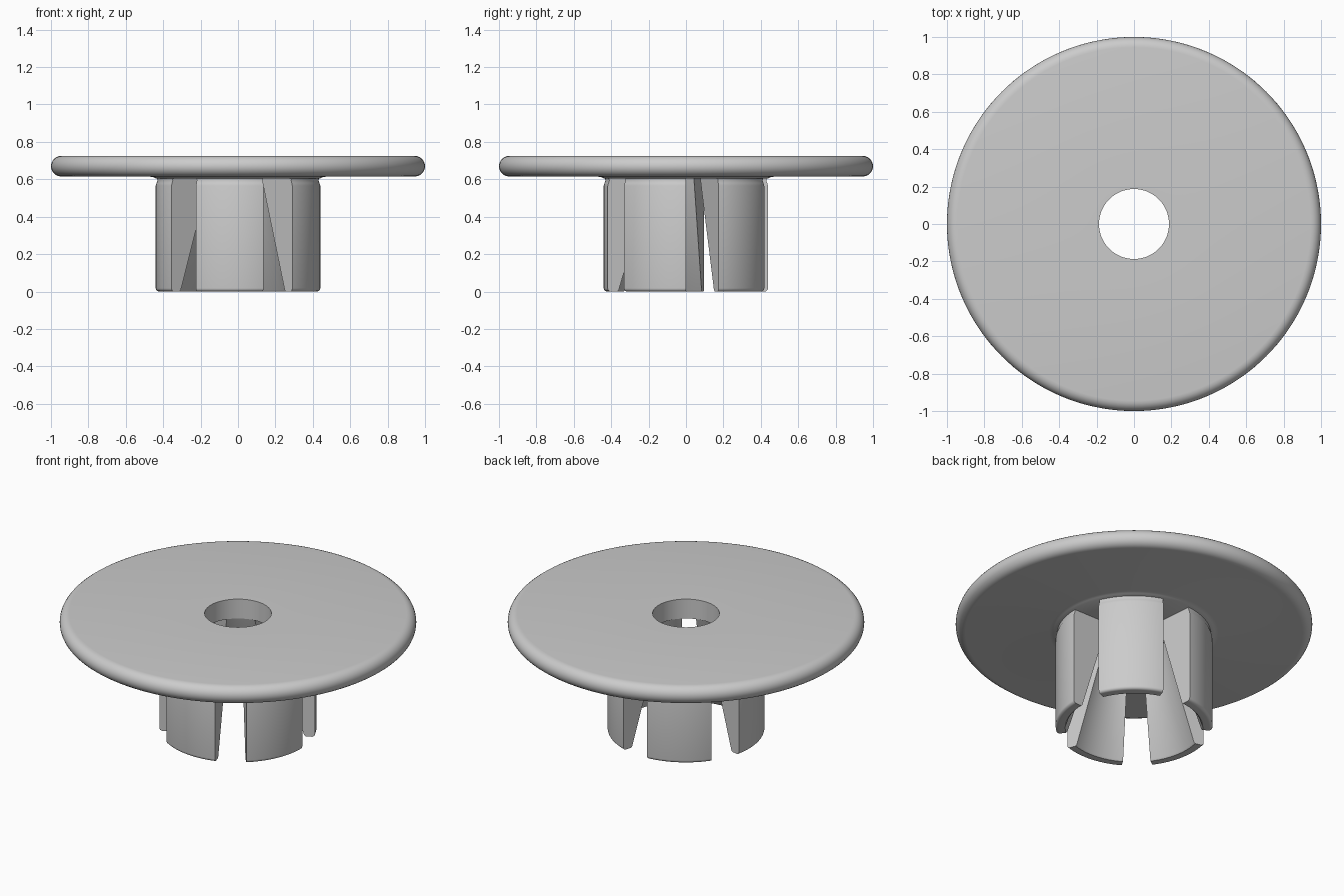
import bpy, bmesh, math

cube = bpy.data.objects.get("Cube")
if cube:
    bpy.data.objects.remove(cube, do_unlink=True)

grey = bpy.data.materials.new("plain grey")
grey.use_nodes = True
grey.diffuse_color = (0.6, 0.6, 0.6, 1)
grey.node_tree.nodes["Principled BSDF"].inputs["Base Color"].default_value = (0.6, 0.6, 0.6, 1)


def lathe(name, profile, start, sweep, steps):
    """Turn a closed (radius, z) profile about z; cap the ends of a partial turn."""
    bm = bmesh.new()
    full = sweep >= 360
    rings = []
    for i in range(steps if full else steps + 1):
        a = math.radians(start + sweep * i / steps)
        rings.append([bm.verts.new((r * math.cos(a), r * math.sin(a), z)) for r, z in profile])
    n = len(profile)
    for i in range(steps):
        a, b = rings[i], rings[(i + 1) % len(rings)]
        for j in range(n):
            k = (j + 1) % n
            bm.faces.new((a[j], b[j], b[k], a[k]))
    if not full:
        bm.faces.new(rings[0])
        bm.faces.new(rings[-1][::-1])
    bmesh.ops.recalc_face_normals(bm, faces=bm.faces)
    mesh = bpy.data.meshes.new(name)
    bm.to_mesh(mesh)
    bm.free()
    mesh.materials.append(grey)
    ob = bpy.data.objects.new(name, mesh)
    bpy.context.collection.objects.link(ob)
    bpy.ops.object.select_all(action='DESELECT')
    ob.select_set(True)
    bpy.context.view_layer.objects.active = ob
    bpy.ops.object.shade_smooth_by_angle(angle=math.radians(35))
    return ob


def arc(r, z, radius, a0, a1, n):
    angles = [math.radians(a0 + (a1 - a0) * i / n) for i in range(n + 1)]
    return [(r + radius * math.cos(a), z + radius * math.sin(a)) for a in angles]


# Flange: round-edged disc with a bore and a small fillet around the sleeve
BORE, BOTTOM, TOP = 0.187, 0.615, 0.725
edge = (TOP - BOTTOM) / 2
flange = [(BORE, 0.605), (0.44, 0.605), (0.452, 0.611), (0.475, BOTTOM)]
flange += arc(1 - edge, BOTTOM + edge, edge, -90, 90, 12)
flange += [(BORE, TOP)]
lathe("flange", flange, 0, 360, 144)

# Prongs: five sleeve segments with a tapered inside, rounded tip and slim neck
R, TIP = 0.44, 0.018
prong = [(0.378, 0.008), (0.386, 0)]
prong += arc(R - TIP, TIP, TIP, -90, 0, 5)
prong += [(R, 0.565), (0.436, 0.58), (0.431, 0.592), (0.432, 0.6), (0.432, 0.612), (0.19, 0.612)]
for i in range(5):
    lathe(f"prong_{i + 1}", prong, 23.3 + 72 * i, 48.7, 20)
